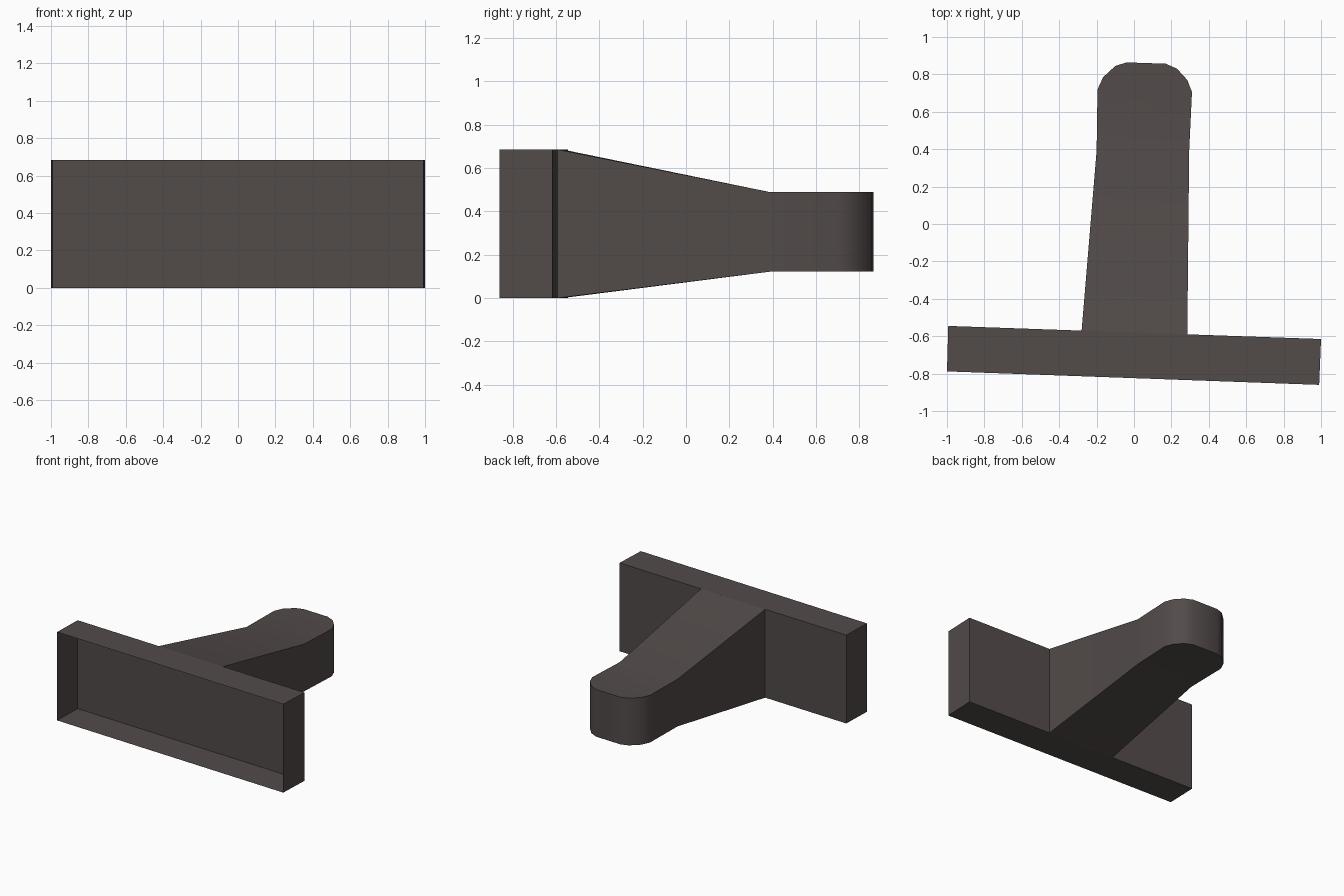
import bpy, math

if "Cube" in bpy.data.objects:
    bpy.data.objects.remove(bpy.data.objects["Cube"])

mat = bpy.data.materials.new("dark warm grey")
mat.diffuse_color = (0.085, 0.069, 0.068, 1)
mat.use_nodes = True
mat.node_tree.nodes["Principled BSDF"].inputs["Base Color"].default_value = mat.diffuse_color
H = 0.685


def make(name, verts, faces):
    me = bpy.data.meshes.new(name)
    me.from_pydata(verts, [], faces)
    me.materials.append(mat)
    ob = bpy.data.objects.new(name, me)
    bpy.context.collection.objects.link(ob)
    return ob


# Mounting plate: thin-walled tray, open at the front, slightly turned
plan = [(-1.0, -0.788), (0.99, -0.86), (1.0, -0.615), (-0.993, -0.545)]
verts = [(x, y, z) for z in (0, H) for x, y in plan]
make("mounting_plate", verts,
     [(3, 2, 1, 0), (4, 5, 6, 7), (1, 2, 6, 5), (2, 3, 7, 6), (3, 0, 4, 7)])

# Arm: tapers from full plate height to a level, rounded tip
root = [(0.285, -0.59), (-0.28, -0.57)]
tip = [(-0.20, 0.39), (-0.195, 0.72), (-0.165, 0.785), (-0.10, 0.845),
       (-0.04, 0.864), (0.17, 0.857), (0.23, 0.83), (0.285, 0.77),
       (0.31, 0.705), (0.295, 0.39)]
outline = root + tip
n = len(outline)
low = [(x, y, 0 if i < 2 else 0.122) for i, (x, y) in enumerate(outline)]
high = [(x, y, H if i < 2 else 0.488) for i, (x, y) in enumerate(outline)]
faces = [(i + 1, i, n + i, n + (i + 1) % n) if i < n - 1 else (0, i, n + i, n)
         for i in range(1, n)]                       # side walls
faces = [tuple(reversed(f)) for f in faces]
faces = [tuple(reversed(f)) for f in faces]
faces += [(0, 1, 2, n - 1), tuple(range(2, n))]      # underside
faces += [tuple(n + i for i in reversed(f)) for f in faces[-2:]]  # top
arm = make("arm", low + high, faces)

# Consistent outward normals, then soft shading on the rounded tip
import bmesh
bm = bmesh.new()
bm.from_mesh(arm.data)
bmesh.ops.recalc_face_normals(bm, faces=bm.faces)
top = max(bm.faces, key=lambda f: f.calc_center_median().z)
if top.normal.z < 0:
    bmesh.ops.reverse_faces(bm, faces=bm.faces)
bm.to_mesh(arm.data)
bm.free()
bpy.ops.object.select_all(action='DESELECT')
arm.select_set(True)
bpy.context.view_layer.objects.active = arm
bpy.ops.object.shade_smooth_by_angle(angle=math.radians(40))
